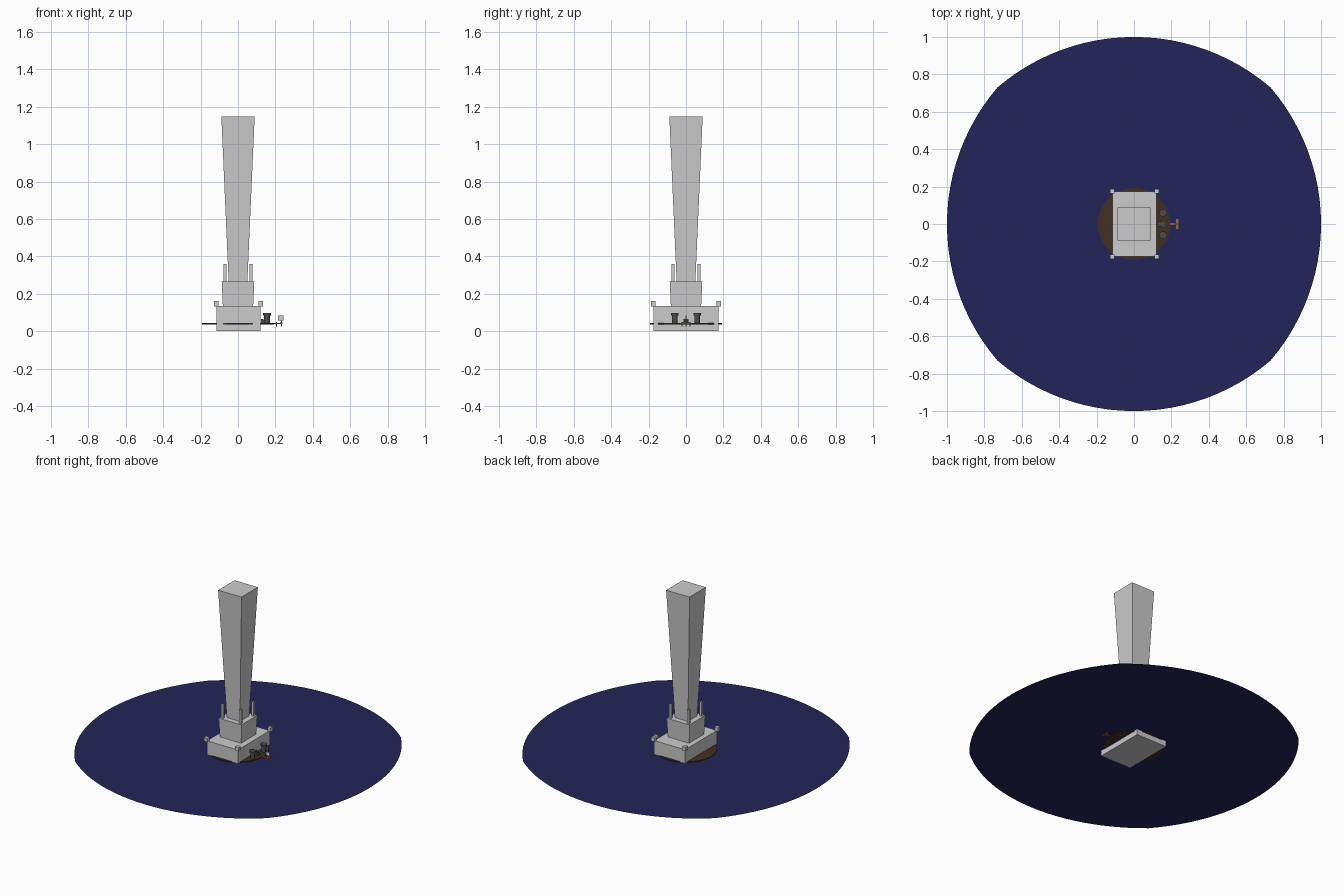
import bpy, bmesh, math

if "Cube" in bpy.data.objects:
    bpy.data.objects.remove(bpy.data.objects["Cube"])


def material(name, rgb):
    m = bpy.data.materials.new(name)
    m.diffuse_color = (*rgb, 1)
    m.use_nodes = True
    m.node_tree.nodes["Principled BSDF"].inputs["Base Color"].default_value = m.diffuse_color
    return m


WATER = material("deep_blue", (0.016, 0.018, 0.10))
EARTH = material("earth_brown", (0.055, 0.030, 0.016))
WOOD = material("wood", (0.30, 0.14, 0.05))
IRON = material("dark_stone", (0.07, 0.07, 0.07))


def finish(name, bm, mat=None):
    bmesh.ops.recalc_face_normals(bm, faces=bm.faces)
    me = bpy.data.meshes.new(name)
    bm.to_mesh(me)
    bm.free()
    ob = bpy.data.objects.new(name, me)
    bpy.context.collection.objects.link(ob)
    if mat:
        me.materials.append(mat)
    return ob


def block(name, x, y, z0, z1, bottom, top=None, mat=None):
    """Box or tapered box; bottom and top are half sizes (hx, hy)."""
    top = top or bottom
    bm = bmesh.new()
    rings = []
    for (hx, hy), z in ((bottom, z0), (top, z1)):
        rings.append([bm.verts.new((x + sx * hx, y + sy * hy, z))
                      for sx, sy in ((-1, -1), (1, -1), (1, 1), (-1, 1))])
    bm.faces.new(rings[0])
    bm.faces.new(rings[1])
    for i in range(4):
        j = (i + 1) % 4
        bm.faces.new((rings[0][i], rings[0][j], rings[1][j], rings[1][i]))
    return finish(name, bm, mat)


def cylinder(name, x, y, z0, z1, r, mat=None, sides=16):
    bm = bmesh.new()
    bmesh.ops.create_cone(bm, cap_ends=True, segments=sides, radius1=r, radius2=r, depth=z1 - z0)
    bmesh.ops.translate(bm, verts=bm.verts, vec=(x, y, (z0 + z1) / 2))
    ob = finish(name, bm, mat)
    for p in ob.data.polygons:
        p.use_smooth = len(p.vertices) == 4
    return ob


# water sheet: four shallow arcs meeting at soft corners
bm = bmesh.new()
R = 1.122
half = math.asin(0.73 / R)
N = 24
outline = []
for side in range(4):
    q = side * math.pi / 2
    for i in range(N):
        a = -half + 2 * half * i / N
        px, py = 1 - R + R * math.cos(a), R * math.sin(a)
        outline.append(bm.verts.new((px * math.cos(q) - py * math.sin(q),
                                     px * math.sin(q) + py * math.cos(q), 0.04)))
bm.faces.new(outline)
finish("water", bm, WATER)

# island disc, poking through the water on both sides
cylinder("island", 0, 0, 0.036, 0.044, 0.193, EARTH, 48)

# stepped tower
block("base_block", 0.003, 0, 0.0, 0.135, (0.118, 0.175))
block("middle_block", 0, 0, 0.135, 0.265, (0.081, 0.081), (0.087, 0.087))
block("tower_shaft", 0, 0, 0.265, 1.147, (0.05, 0.05), (0.089, 0.089))

# corner blocks and pinnacles
for sx in (-1, 1):
    for sy in (-1, 1):
        block("corner_block", 0.003 + sx * 0.119, sy * 0.175, 0.133, 0.16, (0.0125, 0.0125))
        block("pinnacle", sx * 0.069, sy * 0.069, 0.26, 0.36, (0.008, 0.008))

# gate turrets
for sy in (-1, 1):
    cylinder("turret", 0.155, sy * 0.06, 0.036, 0.09, 0.015, IRON)
    cylinder("turret_cap", 0.155, sy * 0.06, 0.084, 0.096, 0.021, IRON)

# entrance steps
for i in range(3):
    block("step", 0.13 + i * 0.013, 0, 0.04, 0.066 - i * 0.007, (0.0075, 0.013), mat=IRON)

# jetty with posts
block("jetty_walk", 0.198, 0, 0.038, 0.044, (0.03, 0.006), mat=WOOD)
block("jetty_head", 0.232, 0, 0.038, 0.046, (0.007, 0.027), mat=WOOD)
for x, y in ((0.205, 0), (0.232, -0.022), (0.232, 0.022)):
    cylinder("jetty_post", x, y, 0.025, 0.048, 0.003, WOOD, 8)

# little flag over the jetty
block("flag", 0.228, 0, 0.057, 0.083, (0.014, 0.0015))
cylinder("flag_pole", 0.232, 0, 0.04, 0.083, 0.002, None, 8)
